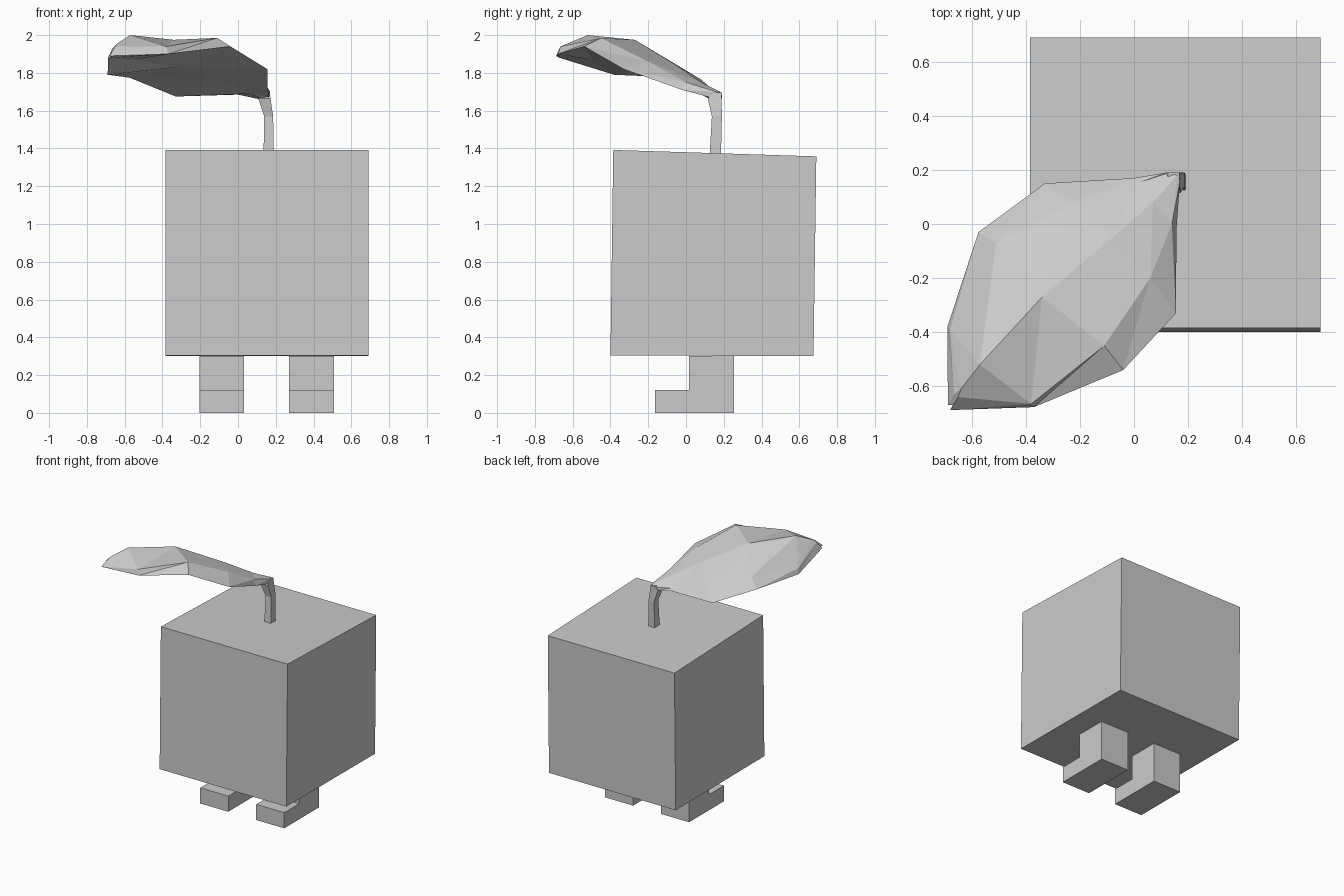
import bpy


def mesh_object(name, verts, faces):
    mesh = bpy.data.meshes.new(name)
    mesh.from_pydata(verts, [], faces)
    obj = bpy.data.objects.new(name, mesh)
    bpy.context.collection.objects.link(obj)
    # consistent outward normals
    bpy.context.view_layer.objects.active = obj
    obj.select_set(True)
    bpy.ops.object.mode_set(mode='EDIT')
    bpy.ops.mesh.select_all(action='SELECT')
    bpy.ops.mesh.normals_make_consistent(inside=False)
    bpy.ops.object.mode_set(mode='OBJECT')
    obj.select_set(False)
    return obj


def loft(name, rings, triangles=False):
    """Skin equal-sized closed rings and cap both ends."""
    n = len(rings[0])
    verts = [p for ring in rings for p in ring]
    faces = [tuple(range(n)), tuple(range(len(verts) - n, len(verts)))]
    for r in range(len(rings) - 1):
        for i in range(n):
            j = (i + 1) % n
            a, b, c, d = r * n + i, r * n + j, (r + 1) * n + j, (r + 1) * n + i
            faces += [(a, b, c), (a, c, d)] if triangles else [(a, b, c, d)]
    return mesh_object(name, verts, faces)


def extrude_x(name, profile, x0, x1):
    return loft(name, [[(x, y, z) for y, z in profile] for x in (x0, x1)])


# Body: slightly tilted block
extrude_x("body", [(-0.40, 0.305), (0.675, 0.30), (0.69, 1.358), (-0.385, 1.392)],
          -0.385, 0.69)

# Legs with forward-pointing feet
leg = [(-0.165, 0), (0.255, 0), (0.255, 0.302), (0.015, 0.302), (0.015, 0.12), (-0.165, 0.12)]
for side, x in (("left", -0.205), ("right", 0.27)):
    extrude_x(side + "_leg", leg, x, x + 0.238)

# Stem: four-sided, bending towards the leaf
stem = [(0.135, 0.19, 0.125, 0.185, 1.36), (0.139, 0.186, 0.137, 0.190, 1.57),
        (0.107, 0.172, 0.115, 0.188, 1.665), (0.125, 0.168, 0.145, 0.190, 1.695)]
loft("stem", [[(a, c, z), (b, c, z), (b, d, z), (a, d, z)] for a, b, c, d, z in stem])

# Leaf: sections of left rim, left top, midrib, right top, right rim, underside
leaf = [
    [(0.12, 0.19, 1.665), (0.13, 0.19, 1.685), (0.16, 0.18, 1.70),
     (0.17, 0.16, 1.70), (0.165, 0.13, 1.67), (0.14, 0.14, 1.655)],
    [(0.00, 0.17, 1.685), (0.01, 0.15, 1.70), (0.07, 0.08, 1.75),
     (0.14, 0.00, 1.75), (0.157, -0.02, 1.71), (0.07, 0.07, 1.69)],
    [(-0.33, 0.15, 1.675), (-0.22, 0.08, 1.765), (-0.08, -0.05, 1.84),
     (0.06, -0.20, 1.86), (0.155, -0.33, 1.82), (-0.08, -0.09, 1.755)],
    [(-0.575, -0.03, 1.775), (-0.51, -0.07, 1.84), (-0.34, -0.27, 1.975),
     (-0.11, -0.45, 1.985), (-0.04, -0.54, 1.94), (-0.33, -0.27, 1.83)],
    [(-0.69, -0.38, 1.79), (-0.68, -0.39, 1.83), (-0.57, -0.52, 2.00),
     (-0.38, -0.665, 1.94), (-0.37, -0.677, 1.90), (-0.55, -0.50, 1.87)],
    [(-0.688, -0.67, 1.88), (-0.665, -0.63, 1.93), (-0.64, -0.61, 1.955),
     (-0.65, -0.64, 1.94), (-0.68, -0.688, 1.89), (-0.67, -0.67, 1.88)],
]
loft("leaf", leaf, triangles=True)
